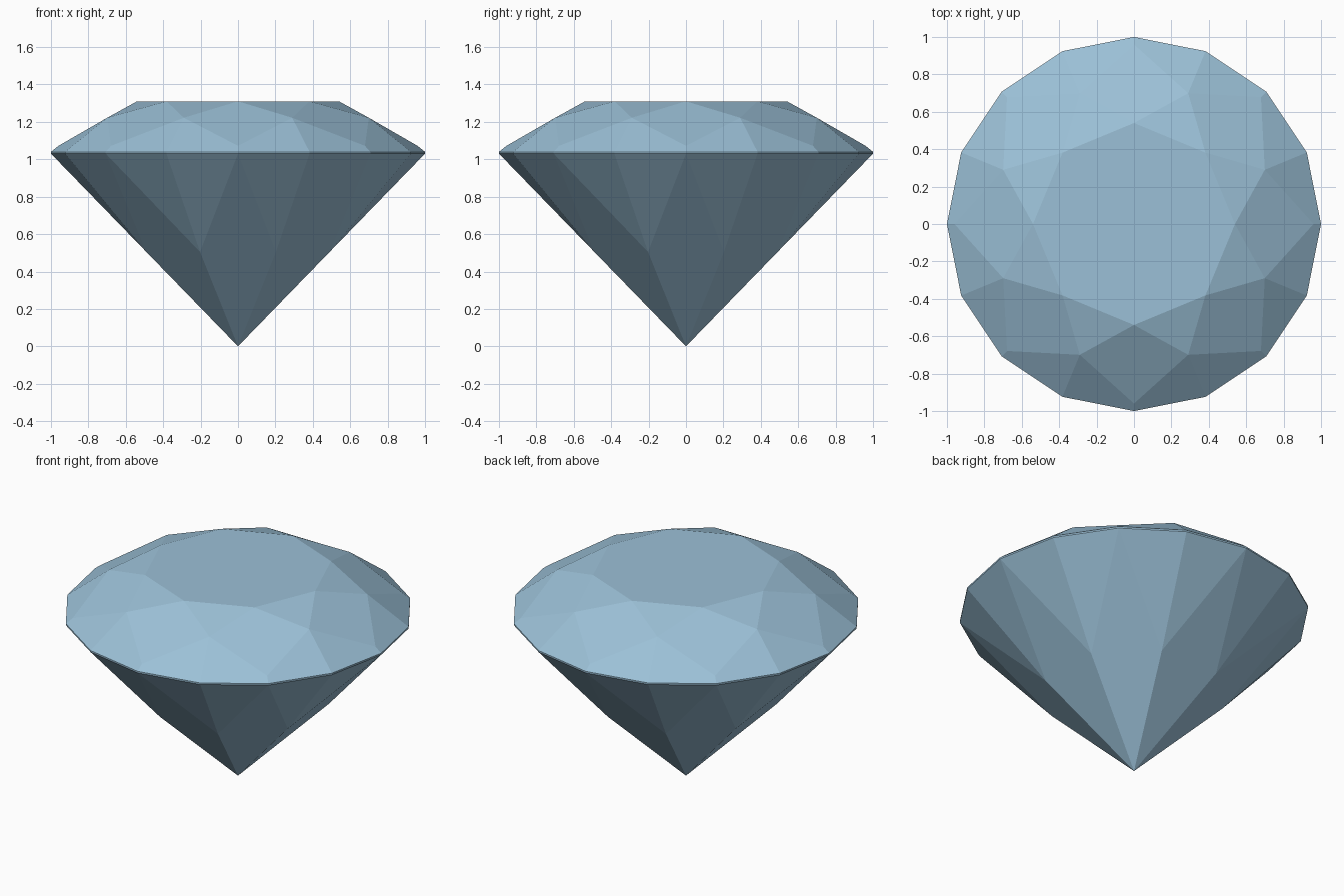
import bpy, bmesh, math

if "Cube" in bpy.data.objects:
    bpy.data.objects.remove(bpy.data.objects["Cube"])

mat = bpy.data.materials.new("pale blue gem")
mat.diffuse_color = (0.33, 0.53, 0.68, 1)
mat.use_nodes = True
mat.node_tree.nodes["Principled BSDF"].inputs["Base Color"].default_value = mat.diffuse_color

bm = bmesh.new()

def ring(count, radius, z, offset=0.0):
    """Regular ring of vertices, offset in degrees."""
    out = []
    for i in range(count):
        a = math.radians(offset + 360 * i / count)
        out.append(bm.verts.new((radius * math.cos(a), radius * math.sin(a), z)))
    return out

table = ring(8, 0.54, 1.31)
star = ring(8, 0.757, 1.222, 22.5)
tip = ring(8, 0.96, 1.072)
girdle_top = ring(16, 1.0, 1.04)
girdle_low = ring(16, 1.0, 1.03)
pavilion = ring(8, 0.53, 0.53 * 1.03 * math.cos(math.pi / 8), 22.5)
culet = bm.verts.new((0, 0, 0))

# flat table on top
bm.faces.new(table)

for i in range(8):
    n, p = (i + 1) % 8, (i - 1) % 8
    g0, g1, g2 = 2 * i, 2 * i + 1, (2 * i + 2) % 16
    # crown: star, kite and upper girdle facets
    bm.faces.new((table[i], star[i], table[n]))
    bm.faces.new((table[i], star[p], tip[i], star[i]))
    bm.faces.new((star[i], tip[i], girdle_top[g0], girdle_top[g1]))
    bm.faces.new((star[i], girdle_top[g1], girdle_top[g2], tip[n]))
    # pavilion: lower girdle facets and long kites
    bm.faces.new((pavilion[i], girdle_low[g1], girdle_low[g0]))
    bm.faces.new((pavilion[i], girdle_low[g2], girdle_low[g1]))
    bm.faces.new((culet, pavilion[i], girdle_low[g0], pavilion[p]))

# thin girdle band
for i in range(16):
    j = (i + 1) % 16
    bm.faces.new((girdle_low[i], girdle_low[j], girdle_top[j], girdle_top[i]))

bmesh.ops.recalc_face_normals(bm, faces=bm.faces[:])
mesh = bpy.data.meshes.new("cut_gem")
bm.to_mesh(mesh)
bm.free()
mesh.materials.append(mat)
gem = bpy.data.objects.new("cut_gem", mesh)
bpy.context.collection.objects.link(gem)
